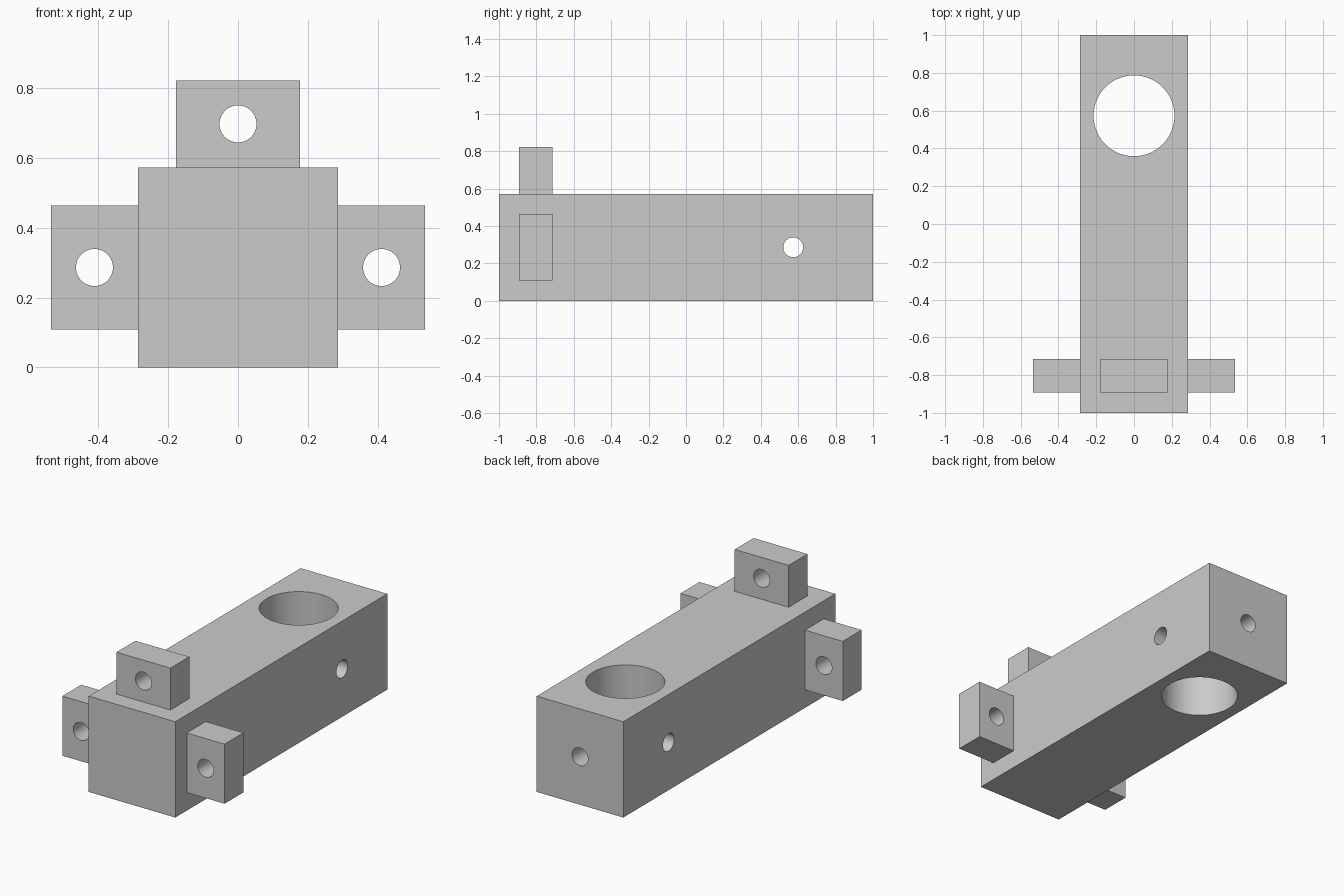
import bpy
import math

old = bpy.data.objects.get("Cube")
if old:
    bpy.data.objects.remove(old, do_unlink=True)

grey = bpy.data.materials.new("light grey")
grey.use_nodes = True
colour = (0.6, 0.6, 0.6, 1)
grey.diffuse_color = colour
grey.node_tree.nodes["Principled BSDF"].inputs["Base Color"].default_value = colour

HALF = 0.286          # half width of the square bar
MID = HALF            # height of the bar's centre line
BORE_Y = 0.573        # position of the large bore
TAB_Y = -0.803        # position of the mounting tabs
HOLE_R = 0.053
TURN = {"x": (0, math.pi / 2, 0), "y": (math.pi / 2, 0, 0), "z": (0, 0, 0)}


def block(name, centre, size):
    bpy.ops.mesh.primitive_cube_add(size=1, location=centre)
    ob = bpy.context.object
    ob.name = name
    ob.scale = size
    bpy.ops.object.transform_apply(location=False, rotation=False, scale=True)
    ob.data.materials.append(grey)
    return ob


def drill(ob, centre, axis, radius, depth, sides=48):
    bpy.ops.mesh.primitive_cylinder_add(vertices=sides, radius=radius, depth=depth,
                                        location=centre, rotation=TURN[axis])
    cutter = bpy.context.object
    cutter.hide_render = True
    cutter.data.materials.append(grey)
    mod = ob.modifiers.new("drill", "BOOLEAN")
    mod.operation = "DIFFERENCE"
    mod.solver = "EXACT"
    mod.object = cutter
    bpy.ops.object.select_all(action="DESELECT")
    bpy.context.view_layer.objects.active = ob
    ob.select_set(True)
    bpy.ops.object.modifier_apply(modifier=mod.name)
    bpy.data.objects.remove(cutter, do_unlink=True)
    bpy.ops.object.shade_smooth_by_angle(angle=math.radians(30))


# Square bar with a vertical bore, a cross hole and a hole from the back end
bar = block("bar", (0, 0, MID), (2 * HALF, 2, 2 * HALF))
drill(bar, (0, BORE_Y, MID), "z", 0.214, 1, sides=96)
drill(bar, (0, BORE_Y, MID), "x", HOLE_R, 1)
drill(bar, (0, 0.9, MID), "y", HOLE_R, 0.6)

# Drilled mounting tabs on both sides and on top
REACH, WIDTH, THICK = 0.25, 0.356, 0.178
OUT = HALF + REACH / 2
tabs = [("left_tab", (OUT, TAB_Y, MID), (REACH, THICK, WIDTH)),
        ("right_tab", (-OUT, TAB_Y, MID), (REACH, THICK, WIDTH)),
        ("top_tab", (0, TAB_Y, MID + OUT), (WIDTH, THICK, REACH))]
for name, centre, size in tabs:
    tab = block(name, centre, size)
    drill(tab, centre, "y", HOLE_R, 0.5)
